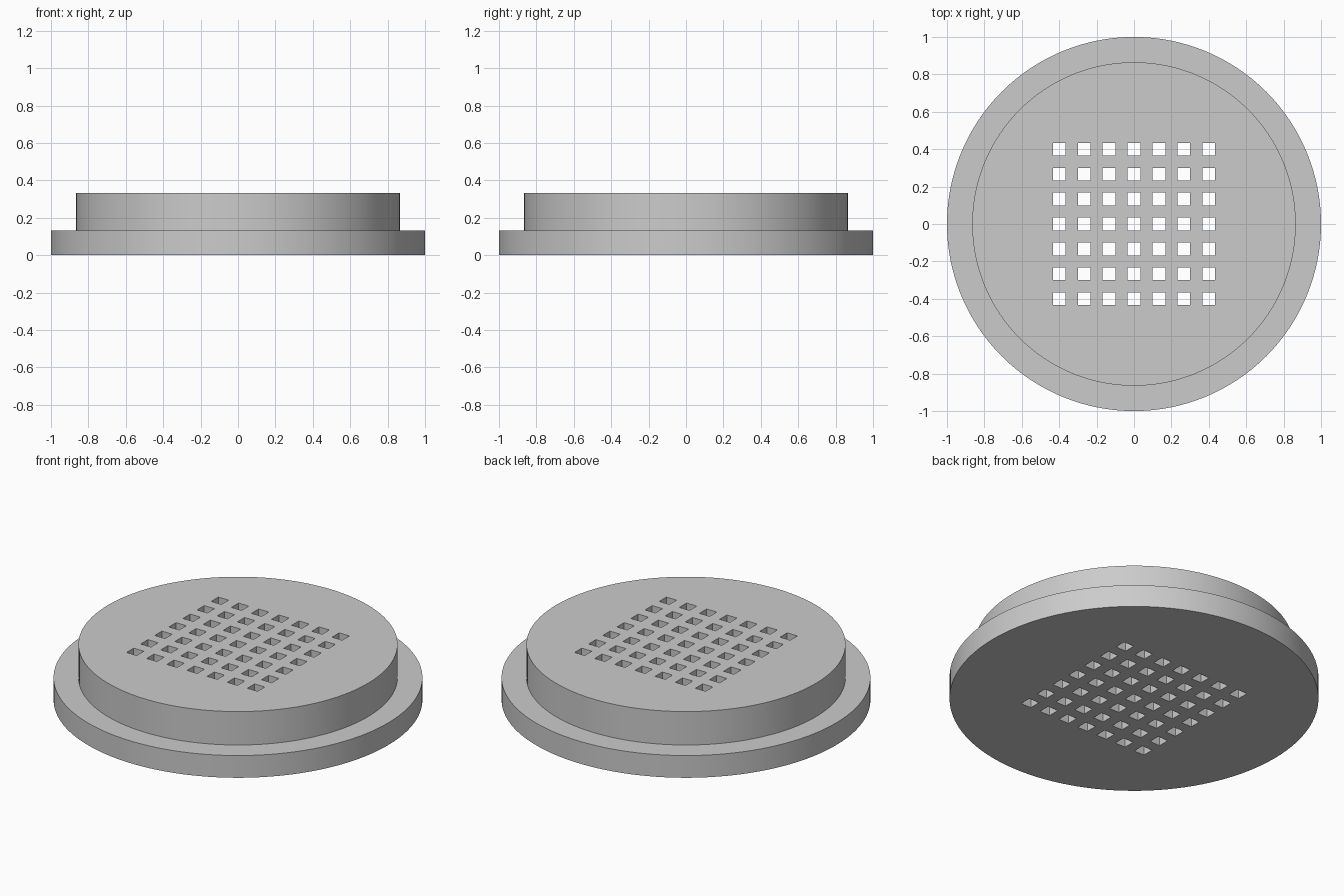
import bpy, bmesh, math
from mathutils import Matrix

cube = bpy.data.objects.get("Cube")
if cube:
    bpy.data.objects.remove(cube, do_unlink=True)

SEGMENTS = 128
FLANGE_R, PLUG_R = 1.0, 0.865
FLANGE_Z, TOP_Z = 0.133, 0.333
PITCH, HOLE, COUNT = 0.1333, 0.068, 7


def make_object(name, bm):
    bmesh.ops.recalc_face_normals(bm, faces=bm.faces)
    mesh = bpy.data.meshes.new(name)
    bm.to_mesh(mesh)
    bm.free()
    obj = bpy.data.objects.new(name, mesh)
    bpy.context.scene.collection.objects.link(obj)
    return obj


# Grey material
grey = bpy.data.materials.new("light grey")
grey.use_nodes = True
colour = (0.6, 0.6, 0.6, 1)
grey.diffuse_color = colour
grey.node_tree.nodes["Principled BSDF"].inputs["Base Color"].default_value = colour

# Stepped disc: wide flange below, narrower plug above
bm = bmesh.new()
profile = [(FLANGE_R, 0), (FLANGE_R, FLANGE_Z), (PLUG_R, FLANGE_Z), (PLUG_R, TOP_Z)]
rings = []
for r, z in profile:
    angles = [2 * math.pi * i / SEGMENTS for i in range(SEGMENTS)]
    rings.append([bm.verts.new((r * math.cos(a), r * math.sin(a), z)) for a in angles])
for low, high in zip(rings, rings[1:]):
    for i in range(SEGMENTS):
        j = (i + 1) % SEGMENTS
        bm.faces.new((low[i], low[j], high[j], high[i]))
bm.faces.new(rings[0][::-1])
bm.faces.new(rings[-1])
drain = make_object("drain_cover", bm)
drain.data.materials.append(grey)

# Grid of square posts that cuts the through holes
bm = bmesh.new()
half = (COUNT - 1) / 2
for row in range(COUNT):
    for col in range(COUNT):
        place = Matrix.Translation(((col - half) * PITCH, (row - half) * PITCH, TOP_Z / 2))
        bmesh.ops.create_cube(bm, size=1, matrix=place @ Matrix.Diagonal((HOLE, HOLE, 1, 1)))
cutter = make_object("hole_cutter", bm)
cutter.data.materials.append(grey)
cutter.hide_render = True

# Cut the holes, bake the result and drop the cutter
cut = drain.modifiers.new("holes", "BOOLEAN")
cut.operation = "DIFFERENCE"
cut.solver = "EXACT"
cut.object = cutter
bpy.ops.object.select_all(action="DESELECT")
bpy.context.view_layer.objects.active = drain
drain.select_set(True)
bpy.ops.object.modifier_apply(modifier=cut.name)
bpy.data.objects.remove(cutter, do_unlink=True)

# Smooth round walls with crisp rims
bpy.ops.object.shade_smooth_by_angle(angle=math.radians(30))
